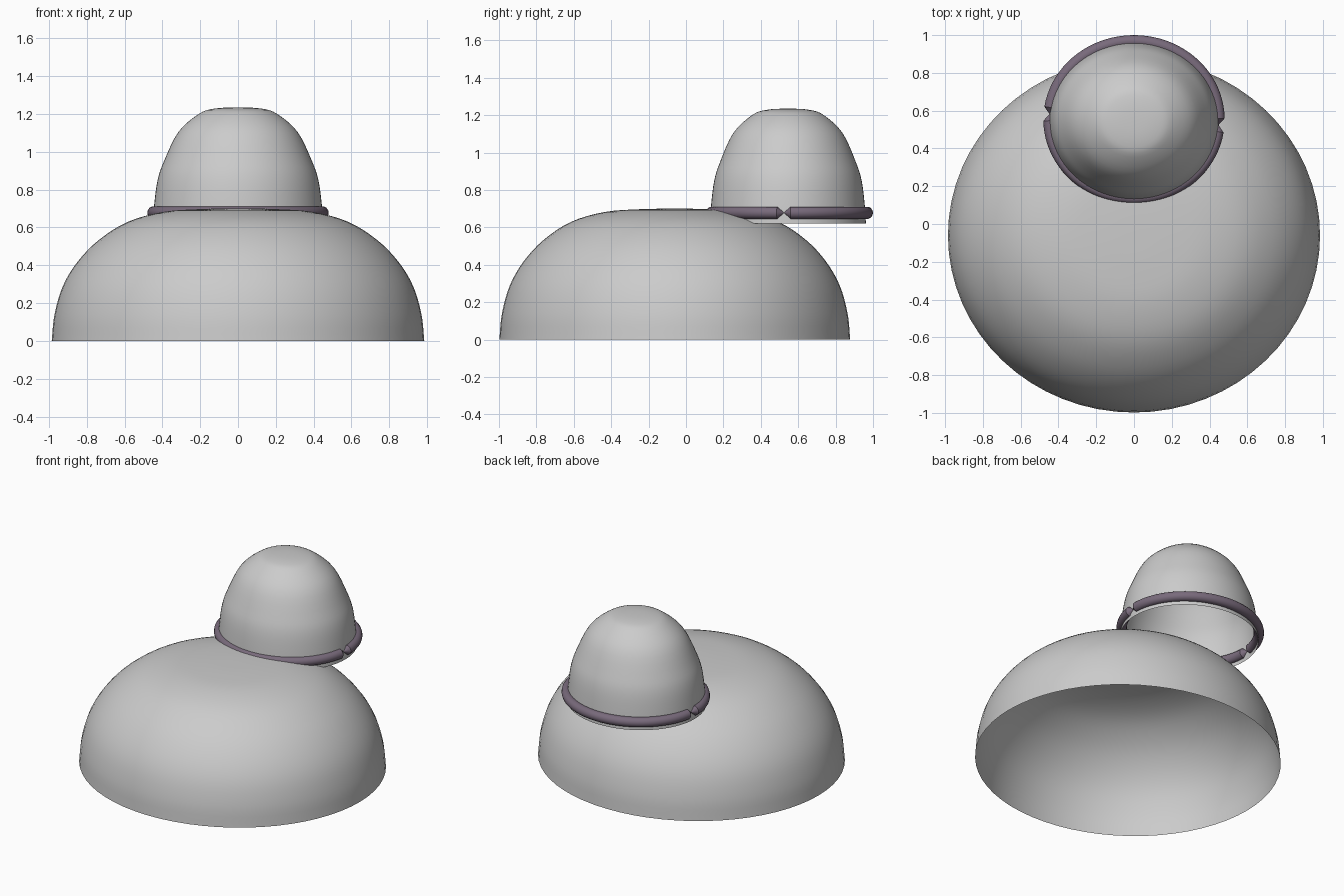
import bpy, bmesh, math

if "Cube" in bpy.data.objects:
    bpy.data.objects.remove(bpy.data.objects["Cube"])


def material(name, rgb):
    m = bpy.data.materials.new(name)
    m.diffuse_color = (*rgb, 1)
    m.use_nodes = True
    m.node_tree.nodes["Principled BSDF"].inputs["Base Color"].default_value = m.diffuse_color
    return m


GREY = material("light grey", (0.60, 0.60, 0.60))
PURPLE = material("dusty purple", (0.19, 0.145, 0.20))


def finish(name, bm, mat, angle=40):
    bmesh.ops.recalc_face_normals(bm, faces=bm.faces)
    mesh = bpy.data.meshes.new(name)
    bm.to_mesh(mesh)
    bm.free()
    ob = bpy.data.objects.new(name, mesh)
    bpy.context.collection.objects.link(ob)
    mesh.materials.append(mat)
    bpy.ops.object.select_all(action='DESELECT')
    ob.select_set(True)
    bpy.context.view_layer.objects.active = ob
    bpy.ops.object.shade_smooth_by_angle(angle=math.radians(angle))
    return ob


def smooth_profile(pts, steps=4):
    """Catmull-Rom curve through the points, mirrored at the axis."""
    p = [(-pts[1][0], pts[1][1])] + pts
    p.append((2 * p[-1][0] - p[-2][0], 2 * p[-1][1] - p[-2][1]))
    out = []
    for i in range(1, len(p) - 2):
        for s in range(steps):
            t = s / steps
            out.append([0.5 * (2 * b + (c - a) * t + (2 * a - 5 * b + 4 * c - d) * t * t
                               + (3 * b - a - 3 * c + d) * t ** 3)
                        for a, b, c, d in zip(*p[i - 1:i + 3])])
    return out + [pts[-1]]


def open_shell(name, pts, cy, rx, ry, mat, n=64):
    """Elliptical dome, open underneath, from a unit-radius profile."""
    bm = bmesh.new()
    prof = smooth_profile(pts)
    top = bm.verts.new((0, cy, prof[0][1]))
    prev = None
    for r, z in prof[1:]:
        ring = [bm.verts.new((rx * r * math.cos(k * math.tau / n),
                              cy + ry * r * math.sin(k * math.tau / n), z)) for k in range(n)]
        for k in range(n):
            j = (k + 1) % n
            bm.faces.new((prev[k], ring[k], ring[j], prev[j]) if prev else (top, ring[k], ring[j]))
        prev = ring
    return finish(name, bm, mat)


def half_band(name, start, cy, rx, ry, z, r, mat, n=40, m=14):
    """Half of a round band whose two ends taper to points."""
    bm = bmesh.new()
    taper = 0.085
    angles = [0.004, taper * 0.5] + [taper + (math.pi - 2 * taper) * i / n for i in range(n + 1)]
    angles += [math.pi - taper * 0.5, math.pi - 0.004]
    prev = None
    for a in angles:
        s = r * min(1, max(0.08, min(a, math.pi - a) / taper))
        c, d = math.cos(start + a), math.sin(start + a)
        ring = [bm.verts.new(((rx + s * math.cos(q * math.tau / m)) * c,
                              cy + (ry + s * math.cos(q * math.tau / m)) * d,
                              z + s * math.sin(q * math.tau / m))) for q in range(m)]
        if prev:
            for q in range(m):
                j = (q + 1) % m
                bm.faces.new((prev[q], ring[q], ring[j], prev[j]))
        else:
            bm.faces.new(ring)
        prev = ring
    bm.faces.new(prev)
    return finish(name, bm, mat)


# Wide lower dome
open_shell("lower_dome", [(0, .70), (.2, .697), (.4, .682), (.59, .63), (.745, .535), (.86, .42),
                          (.94, .29), (.985, .14), (1, 0)], -0.06, 0.985, 0.938, GREY)

# Smaller cap set towards the back
open_shell("upper_cap", [(0, 1.235), (.28, 1.228), (.46, 1.2), (.7, 1.105), (.87, .95),
                         (.945, .85), (.985, .72), (1, .62)], 0.545, 0.45, 0.417, GREY)

# Band around the cap in two halves that meet in points at the sides
for label, turn in (("back", 0), ("front", math.pi)):
    half_band(label + "_band", math.radians(-4) + turn, 0.553, 0.447, 0.414, 0.678, 0.033, PURPLE)
